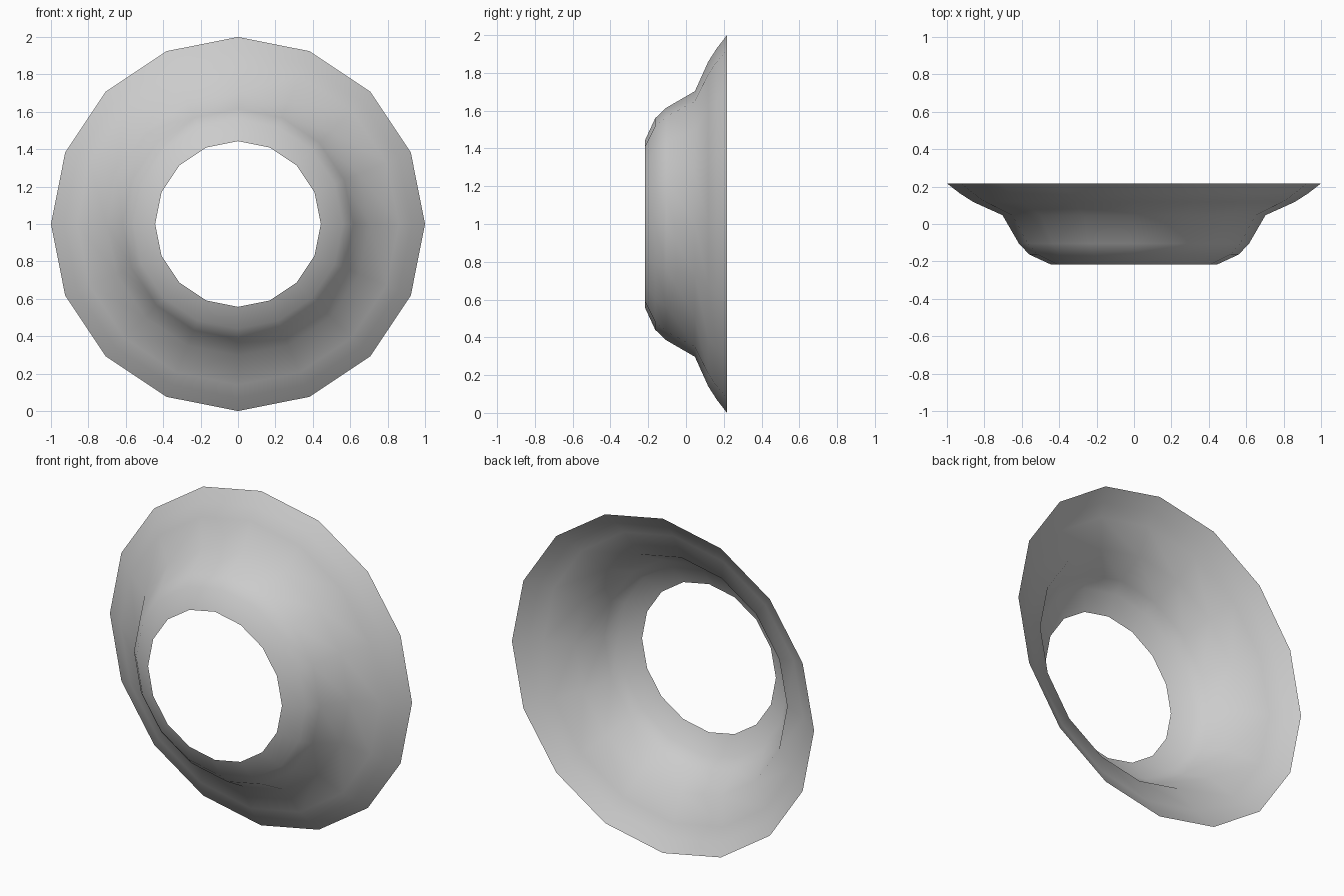
import bpy, bmesh
from math import sin, cos, pi

if "Cube" in bpy.data.objects:
    bpy.data.objects.remove(bpy.data.objects["Cube"])

SIDES = 16
# Profile of the flared ring: (radius, y), from front opening to back rim
PROFILE = [(0.443, -0.217), (0.56, -0.163), (0.615, -0.105), (0.703, 0.047),
           (0.86, 0.118), (0.93, 0.163), (1.0, 0.217)]

# Open surface of revolution around the y axis
bm = bmesh.new()
rings = []
for r, y in PROFILE:
    rings.append([bm.verts.new((r * sin(2 * pi * i / SIDES), y,
                                1 + r * cos(2 * pi * i / SIDES)))
                  for i in range(SIDES)])
for a, b in zip(rings, rings[1:]):
    for i in range(SIDES):
        j = (i + 1) % SIDES
        face = bm.faces.new((a[i], b[i], b[j], a[j]))
        face.smooth = True

# Outside of the flare faces the front
bm.normal_update()
if sum(f.normal.y for f in bm.faces) > 0:
    bmesh.ops.reverse_faces(bm, faces=bm.faces[:])

mesh = bpy.data.meshes.new("flared_ring")
bm.to_mesh(mesh)
bm.free()
ring = bpy.data.objects.new("flared_ring", mesh)
bpy.context.collection.objects.link(ring)
